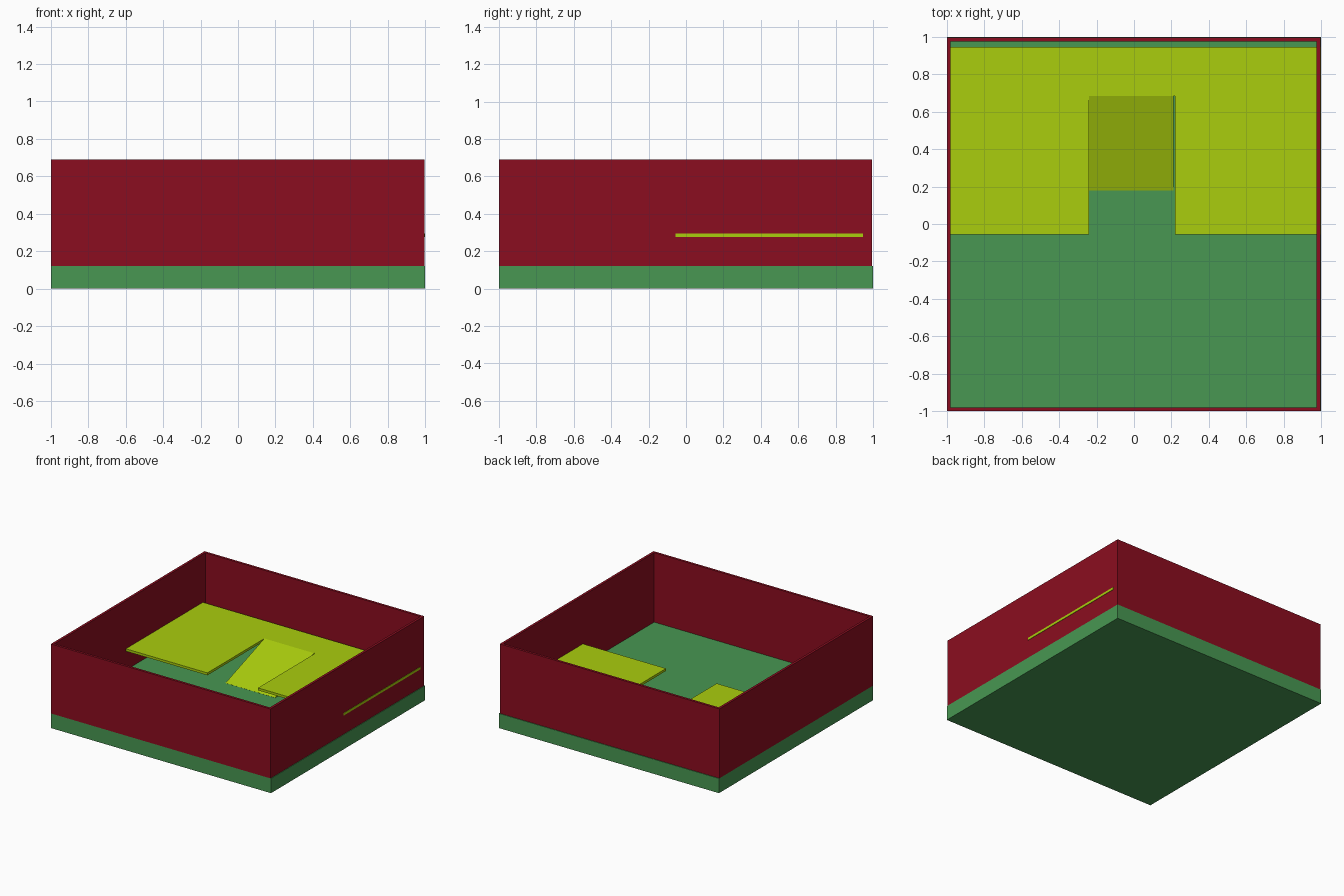
import bpy, bmesh

if "Cube" in bpy.data.objects:
    bpy.data.objects.remove(bpy.data.objects["Cube"])

def material(name, rgb):
    m = bpy.data.materials.new(name)
    m.diffuse_color = (*rgb, 1)
    m.use_nodes = True
    m.node_tree.nodes["Principled BSDF"].inputs["Base Color"].default_value = m.diffuse_color
    return m

GREEN = material("green", (0.065, 0.31, 0.085))
RED = material("red", (0.26, 0.004, 0.014))
LIME = material("lime", (0.40, 0.61, 0.004))

def prism(name, outline, axis, depth, mat):
    """Closed outline of 3D points, extruded by depth along axis (0, 1 or 2)."""
    bm = bmesh.new()
    face = bm.faces.new([bm.verts.new(p) for p in outline])
    out = bmesh.ops.extrude_face_region(bm, geom=[face])
    move = [0, 0, 0]
    move[axis] = depth
    verts = [g for g in out["geom"] if isinstance(g, bmesh.types.BMVert)]
    bmesh.ops.translate(bm, verts=verts, vec=move)
    bmesh.ops.recalc_face_normals(bm, faces=bm.faces)
    me = bpy.data.meshes.new(name)
    bm.to_mesh(me)
    bm.free()
    me.materials.append(mat)
    ob = bpy.data.objects.new(name, me)
    bpy.context.collection.objects.link(ob)
    return ob

def box(name, x0, x1, y0, y1, z0, z1, mat):
    pts = [(x0, y0, z0), (x1, y0, z0), (x1, y1, z0), (x0, y1, z0)]
    return prism(name, pts, 2, z1 - z0, mat)

# Ground slab
box("ground_slab", -1, 1, -1, 1, 0, 0.12, GREEN)

# Perimeter walls
E, T, Z0, Z1 = 0.995, 0.02, 0.12, 0.69
box("left_wall", -1, -0.98, -1, E, Z0, Z1, RED)
box("right_wall", E - T, E, -1, E, Z0, Z1, RED)
box("front_wall", -0.98, E - T, -1, -0.98, Z0, Z1, RED)
box("back_wall", -0.98, E - T, E - T, E, Z0, Z1, RED)

# Raised platform with a notch, its right edge showing through the wall
plan = [(-0.985, -0.055), (-0.24, -0.055), (-0.24, 0.685), (0.22, 0.685),
        (0.22, -0.055), (0.998, -0.055), (0.998, 0.945), (-0.985, 0.945)]
prism("platform", [(x, y, 0.275) for x, y in plan], 2, 0.02, LIME)

# Ramp from the ground up to the back of the notch
side = [(0.18, 0.122), (0.20, 0.105), (0.685, 0.273), (0.685, 0.295)]
prism("ramp", [(-0.24, y, z) for y, z in side], 0, 0.45, LIME)
